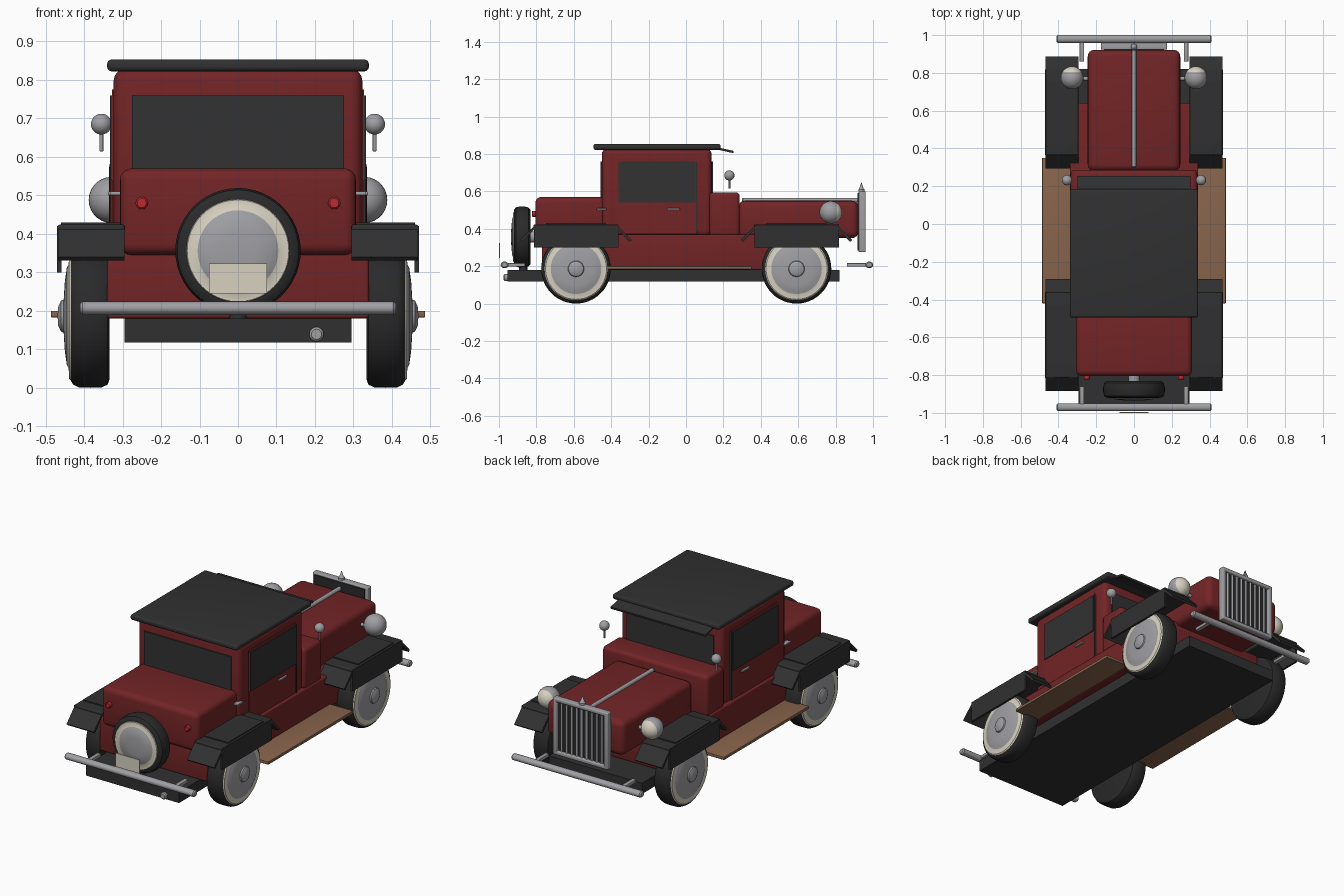
import bpy, bmesh, math
from mathutils import Matrix, Vector

if "Cube" in bpy.data.objects:
    bpy.data.objects.remove(bpy.data.objects["Cube"])


def mat(name, r, g, b):
    m = bpy.data.materials.new(name)
    m.diffuse_color = (r, g, b, 1)
    m.use_nodes = True
    m.node_tree.nodes["Principled BSDF"].inputs["Base Color"].default_value = m.diffuse_color
    return m


RED = mat("body red", 0.17, 0.018, 0.02)
BLACK = mat("soft black", 0.03, 0.03, 0.03)
GLASS = mat("dark glass", 0.032, 0.032, 0.032)
RUBBER = mat("rubber", 0.023, 0.023, 0.023)
CHROME = mat("grey metal", 0.35, 0.35, 0.37)
CREAM = mat("cream", 0.68, 0.64, 0.53)
WOOD = mat("brown wood", 0.25, 0.13, 0.073)
LAMP = mat("lamp red", 0.5, 0.025, 0.03)


def finish(name, bm, mats, smooth=True):
    bmesh.ops.recalc_face_normals(bm, faces=bm.faces)
    me = bpy.data.meshes.new(name)
    bm.to_mesh(me)
    bm.free()
    ob = bpy.data.objects.new(name, me)
    bpy.context.collection.objects.link(ob)
    for m in mats:
        me.materials.append(m)
    if smooth:
        bpy.context.view_layer.objects.active = ob
        ob.select_set(True)
        bpy.ops.object.shade_smooth_by_angle(angle=math.radians(40))
        ob.select_set(False)
    return ob


def box(name, x, y, z, m, bevel=0.0, tilt=0.0):
    """Box from (min, max) pairs; tilt turns it about its own x axis."""
    bm = bmesh.new()
    bmesh.ops.create_cube(bm, size=1)
    size = [b - a for a, b in (x, y, z)]
    bmesh.ops.scale(bm, vec=size, verts=bm.verts)
    if bevel:
        bmesh.ops.bevel(bm, geom=bm.edges[:], offset=bevel, segments=4,
                        profile=0.5, affect='EDGES')
    ob = finish(name, bm, [m], bevel > 0)
    ob.location = [(a + b) / 2 for a, b in (x, y, z)]
    ob.rotation_euler.x = tilt
    return ob


def lathe(name, profile, mats, centre, axis, n=40):
    """Spin (radius, height, material) points around an axis."""
    bm = bmesh.new()
    rings = []
    for r, h, _ in profile:
        if r == 0:
            rings.append([bm.verts.new((0, 0, h))] * n)
        else:
            rings.append([bm.verts.new((r * math.cos(t), r * math.sin(t), h))
                          for t in (2 * math.pi * i / n for i in range(n))])
    for k in range(len(rings) - 1):
        a, b = rings[k], rings[k + 1]
        for i in range(n):
            j = (i + 1) % n
            vs = list(dict.fromkeys((a[i], a[j], b[j], b[i])))
            bm.faces.new(vs).material_index = profile[k][2]
    ob = finish(name, bm, mats)
    ob.rotation_euler = Vector(axis).to_track_quat('Z', 'Y').to_euler()
    ob.location = centre
    return ob


def rod(name, centre, axis, r, half, m, n=20):
    e = min(r, half) * 0.3
    prof = [(0, -half, 0), (r - e, -half, 0), (r, e - half, 0),
            (r, half - e, 0), (r - e, half, 0), (0, half, 0)]
    return lathe(name, prof, [m], centre, axis, n)


def ball(name, centre, r, mats, cap=None):
    bm = bmesh.new()
    bmesh.ops.create_uvsphere(bm, u_segments=28, v_segments=18, radius=r)
    bmesh.ops.rotate(bm, verts=bm.verts, matrix=Matrix.Rotation(-math.pi / 2, 3, 'X'))
    for f in bm.faces:
        if cap is not None and f.calc_center_median().y > cap:
            f.material_index = 1
    ob = finish(name, bm, mats)
    ob.location = centre
    return ob


def side_box(name, x, s, y, z, m, bevel=0.0, tilt=0.0):
    return box(name, sorted((s * x[0], s * x[1])), y, z, m, bevel, tilt)


# Chassis and body
box("chassis", (-.295, .295), (-.955, .82), (.118, .18), BLACK)
box("lower_body", (-.34, .34), (-.77, .64), (.18, .37), RED, .008)
box("trunk", (-.307, .307), (-.805, -.43), (.345, .57), RED, .03)
box("cabin", (-.323, .323), (-.45, .137), (.36, .828), RED, .03)
box("cowl", (-.335, .335), (.125, .287), (.36, .595), RED, .022)
box("hood", (-.245, .245), (.28, .922), (.35, .55), RED, .035)
box("roof", (-.34, .34), (-.495, .185), (.822, .853), BLACK, .012)
box("sun_visor", (-.3, .3), (.165, .255), (.814, .826), BLACK, 0, -.22)
rod("hood_hinge", (0, .615, .553), (0, 1, 0), .012, .315, CHROME)

# Windows
box("rear_window", (-.275, .275), (-.458, -.44), (.565, .76), GLASS)
box("windscreen", (-.275, .275), (.13, .145), (.59, .76), GLASS)

# Radiator: frame, dark core and bars
box("radiator_core", (-.16, .16), (.918, .942), (.285, .59), RUBBER)
for s in (-1, 1):
    side_box("radiator_side", (.15, .175), s, (.923, .96), (.275, .6), CHROME, .006)
for z in (.275, .578):
    box("radiator_rail", (-.17, .17), (.923, .96), (z, z + .022), CHROME, .006)
for i in range(9):
    rod("radiator_bar", ((i - 4) * .032, .944, .4375), (0, 0, 1), .0065, .145, CHROME, 10)
lathe("radiator_cap", [(0, 0, 0), (.017, 0, 0), (.017, .012, 0), (.012, .016, 0), (0, .052, 0)],
      [CHROME], (0, .938, .598), (0, 0, 1), 16)

# Wheel profile: inner face, tyre, white wall, domed cover and hub
WHEEL = [(0, -.05, 0), (.165, -.05, 0), (.178, -.045, 0), (.185, -.03, 0), (.186, 0, 0),
         (.185, .03, 0), (.178, .044, 0), (.168, .05, 1), (.163, .055, 1), (.135, .056, 2),
         (.125, .061, 2), (.09, .066, 2), (.043, .069, 2), (.04, .076, 2),
         (.025, .083, 2), (0, .085, 2)]

for s in (-1, 1):
    for end, yc in (("rear", -.588), ("front", .591)):
        lathe(end + "_wheel", WHEEL, [RUBBER, CREAM, CHROME],
              (s * .384, yc, .186), (s, 0, 0), 48)
        # Fender: top plate, outer skirt and two sloping flaps
        x = (.295, .468)
        side_box(end + "_fender_top", x, s, (yc - .227, yc + .227), (.398, .424), BLACK, .006)
        side_box(end + "_fender_pad", (.3, .46), s, (yc - .16, yc + .16), (.42, .43), BLACK)
        side_box(end + "_fender_skirt", (.458, .47), s, (yc - .226, yc + .226), (.3, .42), BLACK)
        for d in (-1, 1):
            y = yc + d * .257
            side_box(end + "_fender_flap", x, s, (y - .05, y + .05), (.364, .378),
                     BLACK, 0, -d * .8)

    # Doors with windows, handles and hinge post
    side_box("door", (.31, .327), s, (-.365, .056), (.372, .775), RED)
    side_box("side_window", (.32, .332), s, (-.362, .05), (.54, .76), GLASS)
    side_box("door_post", (.32, .331), s, (.053, .062), (.375, .76), BLACK)
    side_box("door_handle", (.325, .338), s, (-.1, -.033), (.5, .51), CHROME, .003)
    side_box("rear_handle", (.3, .333), s, (-.478, -.425), (.5, .51), CHROME, .003)
    side_box("running_board", (.335, .486), s, (-.42, .35), (.183, .2), WOOD, .003)

    # Lamps and mirrors
    ball("headlight", (s * .328, .774, .488), .06, [CHROME, CREAM], .033)
    rod("headlight_arm", (s * .28, .77, .47), (1, 0, 0), .01, .045, CHROME)
    rod("tail_light", (s * .25, -.81, .48), (0, 1, 0), .016, .014, LAMP)
    ball("mirror", (s * .355, .232, .685), .027, [CHROME])
    rod("mirror_stem", (s * .355, .232, .64), (0, 0, 1), .005, .026, CHROME, 10)

# Bumpers with brackets
for end, d in (("rear", -1), ("front", 1)):
    bumper = rod(end + "_bumper", (0, d * .975 + .005, .207), (1, 0, 0), .021, .41, CHROME)
    bumper.scale.y = .85
    for s in (-1, 1):
        side_box(end + "_bracket", (.264, .288), s, sorted((d * .86, d * .975)),
                 (.198, .216), CHROME, .003)

# Spare wheel on the back, plate and exhaust
SPARE = [(0, -.045, 0), (.145, -.045, 0), (.158, -.035, 0), (.163, -.012, 0), (.163, .012, 0),
         (.158, .033, 0), (.145, .042, 0), (.134, .043, 1), (.132, .047, 1), (.105, .048, 2),
         (.1, .052, 2), (.05, .057, 2), (0, .059, 2)]
lathe("spare_wheel", SPARE, [RUBBER, CREAM, CHROME], (0, -.877, .356), (0, -1, 0), 48)
rod("spare_mount", (0, -.825, .356), (0, 1, 0), .03, .03, CHROME)
rod("spare_support", (0, -.87, .19), (0, 0, 1), .022, .014, BLACK)
box("number_plate", (-.076, .076), (-1, -.994), (.245, .323), CREAM)
rod("exhaust_pipe", (.204, -.93, .139), (0, 1, 0), .019, .045, CHROME)
